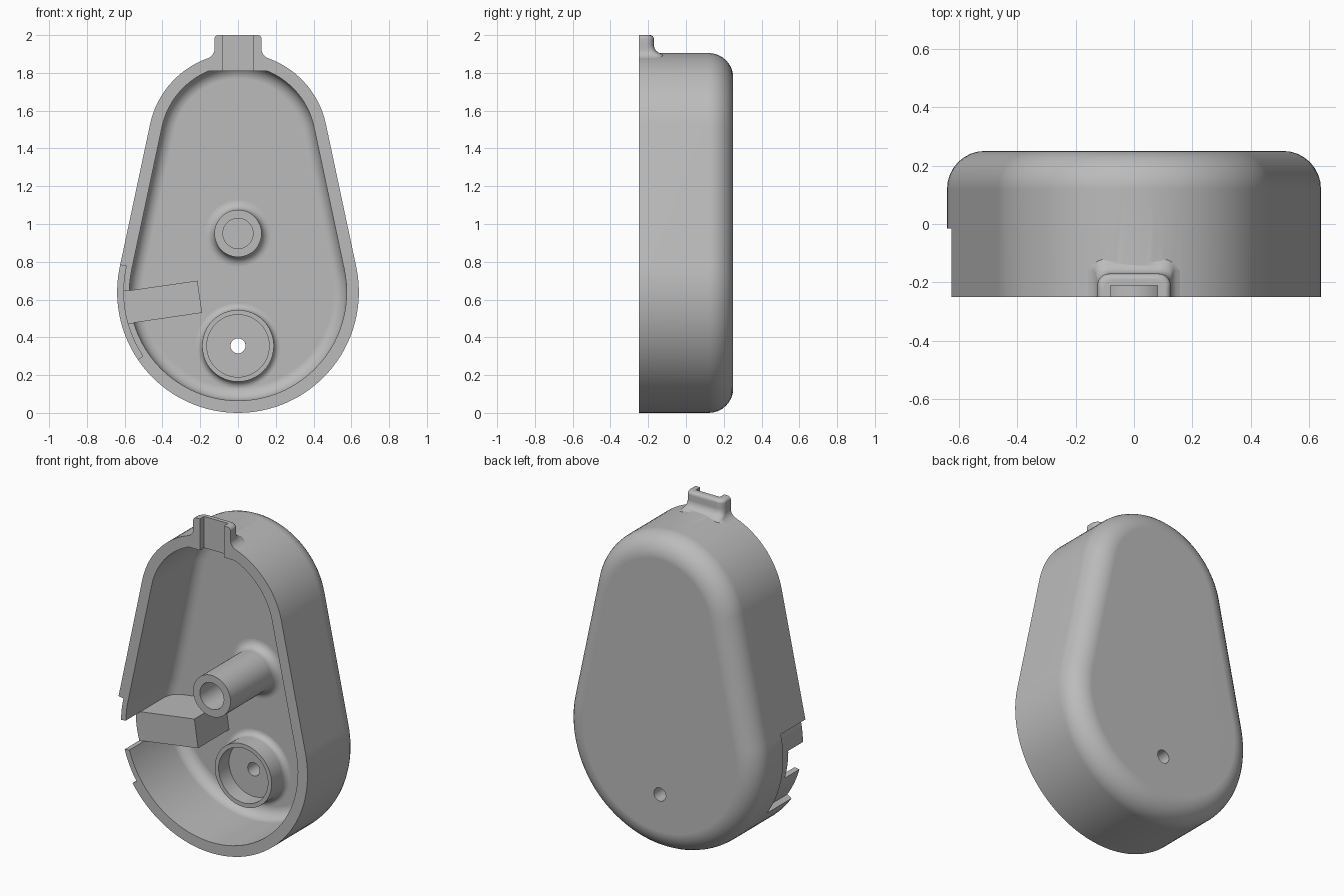
import bpy, bmesh
from math import sin, cos, asin, pi, radians, sqrt

if "Cube" in bpy.data.objects:
    bpy.data.objects.remove(bpy.data.objects["Cube"])

grey = bpy.data.materials.new("plain grey")
grey.use_nodes = True
grey.diffuse_color = (0.5, 0.5, 0.5, 1)
grey.node_tree.nodes["Principled BSDF"].inputs["Base Color"].default_value = (0.5, 0.5, 0.5, 1)

FRONT, BACK, WALL = -0.25, 0.25, 0.065
FLOOR = BACK - WALL
LOW_R, LOW_Z, TOP_R, TOP_Z = 0.64, 0.64, 0.476, 1.429
TILT = asin((LOW_R - TOP_R) / (TOP_Z - LOW_Z))


def arc(cx, cz, r, a, b, n):
    return [(cx + r * cos(a + (b - a) * i / n), cz + r * sin(a + (b - a) * i / n))
            for i in range(n + 1)]


def egg(inset):
    """Two arcs of different size joined by straight tangents."""
    return (arc(0, LOW_Z, LOW_R - inset, pi - TILT, 2 * pi + TILT, 56)
            + arc(0, TOP_Z, TOP_R - inset, TILT, pi - TILT, 40))


def loft(name, rings, closed=False):
    """Skin a list of equal rings; cap both ends unless closed on itself."""
    bm = bmesh.new()
    rows = [[bm.verts.new(p) for p in ring] for ring in rings]
    n = len(rows[0])
    pairs = list(zip(rows, rows[1:])) + ([(rows[-1], rows[0])] if closed else [])
    for a, b in pairs:
        for i in range(n):
            j = (i + 1) % n
            bm.faces.new((a[i], a[j], b[j], b[i]))
    if not closed:
        bm.faces.new(rows[0])
        bm.faces.new(rows[-1])
    bmesh.ops.recalc_face_normals(bm, faces=bm.faces)
    mesh = bpy.data.meshes.new(name)
    bm.to_mesh(mesh)
    bm.free()
    ob = bpy.data.objects.new(name, mesh)
    bpy.context.collection.objects.link(ob)
    mesh.materials.append(grey)
    return ob


def prism(name, outline, y0, y1):
    return loft(name, [[(x, y, z) for x, z in outline] for y in (y0, y1)])


def turned(name, z, profile, n=48):
    """Revolve a closed (radius, y) profile about an axis along y."""
    return loft(name, [[(r * cos(2 * pi * i / n), y, z + r * sin(2 * pi * i / n))
                        for i in range(n)] for r, y in profile], closed=True)


def combine(target, tool, operation):
    tool.hide_render = True
    mod = target.modifiers.new(operation, "BOOLEAN")
    mod.operation, mod.solver, mod.object = operation, "EXACT", tool
    bpy.context.view_layer.objects.active = target
    bpy.ops.object.modifier_apply(modifier=mod.name)
    bpy.data.objects.remove(tool)


# Hollow cover: floor, inner wall, rim, outer wall and rounded back
ROUND, INNER = 0.13, 0.07
steps = [pi / 2 * i / 8 for i in range(9)]
profile = [(WALL + INNER * (1 - cos(t)), FLOOR - INNER * (1 - sin(t))) for t in reversed(steps)]
profile += [(WALL, FRONT), (0, FRONT)]
profile += [(ROUND * (1 - cos(t)), BACK - ROUND * (1 - sin(t))) for t in steps]
cover = loft("cover", [[(x, y, z) for x, z in egg(d)] for d, y in profile])

# Tab on the top rim, flared where it meets the wall
def flare(z, start, size=0.05):
    u = min(max((z - start) / size, 0), 1)
    return size * (1 - sqrt(1 - (1 - u) ** 2))


def tab_ring(z, fx, fy):
    half, back, r = 0.125 + fx, -0.17 + fy, 0.04
    corner = arc(half - r, back - r, r, 0, pi / 2, 6)
    right = [(half, FRONT)] + corner
    return [(x, y, z) for x, y in right + [(-x, y) for x, y in reversed(right)]]


rings = [tab_ring(1.81, 0.03, 0), tab_ring(1.845, 0.05, 0.02)]
rings += [tab_ring(z, flare(z, 1.875), flare(z, 1.9))
          for z in [1.87 + 0.008 * i for i in range(11)]]
rings += [tab_ring(1.98 + 0.02 * sin(t), 0.02 * (cos(t) - 1), 0.02 * (cos(t) - 1))
          for t in steps[::2]]
combine(cover, loft("tab", rings), "UNION")

# Channel through the tab
channel = [(-0.08, 1.78), (0.08, 1.78), (0.08, 2.1), (-0.08, 2.1)]
combine(cover, prism("channel_cutter", channel, -0.3, -0.21), "DIFFERENCE")

# Thinned outer lip on one side
a, b = radians(167), radians(214)
lip = arc(0, LOW_Z, LOW_R - 0.033, a, b, 24) + arc(0, LOW_Z, 0.76, b, a, 24)
combine(cover, prism("lip_cutter", lip, -0.3, -0.015), "DIFFERENCE")

# Gap in the wall in front of the side block
gap = [(-0.8, 0.616), (-0.45, 0.666), (-0.45, 0.491), (-0.8, 0.441)]
combine(cover, prism("gap_cutter", gap, -0.3, -0.11), "DIFFERENCE")

# Screw hole through the back
HOLE_Z = 0.355
hole = arc(0, HOLE_Z, 0.04, 0, 2 * pi, 32)[:-1]
combine(cover, prism("hole_cutter", hole, 0.1, 0.3), "DIFFERENCE")

# Slanted block running in from the gap
block = prism("side_block", [(-0.59, 0.646), (-0.215, 0.70), (-0.19, 0.53), (-0.565, 0.475)],
              -0.11, 0.2)

# Tall hollow post and shallow screw cup, filleted at the floor
def foot(radius, size):
    return [(radius + size * (1 - cos(t)), FLOOR - size * (1 - sin(t))) for t in steps]


post = turned("centre_post", 0.95,
              [(0.001, 0.2), (0.001, 0.1), (0.08, 0.1), (0.08, FRONT), (0.125, FRONT)]
              + foot(0.125, 0.05) + [(0.17, 0.2)])
cup = turned("screw_cup", HOLE_Z,
             [(0.04, 0.2), (0.04, 0.15), (0.165, 0.15), (0.165, 0.05), (0.19, 0.05)]
             + foot(0.19, 0.035) + [(0.22, 0.2)])

# Smooth shading with crisp edges
for ob in (cover, block, post, cup):
    bpy.ops.object.select_all(action="DESELECT")
    ob.select_set(True)
    bpy.context.view_layer.objects.active = ob
    bpy.ops.object.shade_smooth_by_angle(angle=radians(30))
    ob.modifiers.new("even_normals", "WEIGHTED_NORMAL").keep_sharp = True
